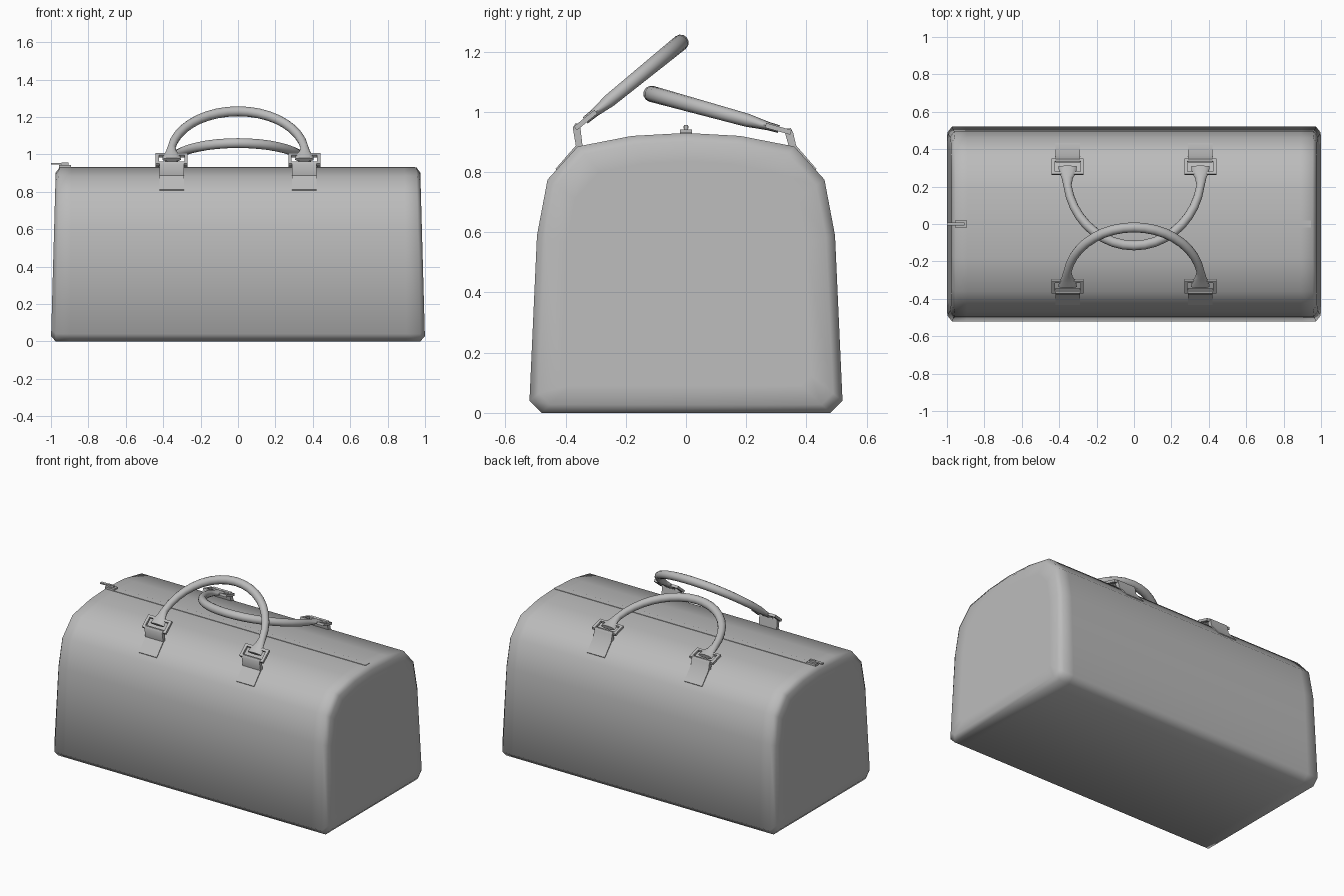
import bpy, bmesh, math
from mathutils import Vector

if "Cube" in bpy.data.objects:
    bpy.data.objects.remove(bpy.data.objects["Cube"])

grey = bpy.data.materials.new("grey")
grey.diffuse_color = (0.5, 0.5, 0.5, 1)
grey.use_nodes = True
grey.node_tree.nodes["Principled BSDF"].inputs["Base Color"].default_value = grey.diffuse_color


def finish(name, bm, angle=60):
    bmesh.ops.recalc_face_normals(bm, faces=bm.faces[:])
    me = bpy.data.meshes.new(name)
    bm.to_mesh(me)
    bm.free()
    me.materials.append(grey)
    ob = bpy.data.objects.new(name, me)
    bpy.context.collection.objects.link(ob)
    bpy.ops.object.select_all(action='DESELECT')
    bpy.context.view_layer.objects.active = ob
    ob.select_set(True)
    bpy.ops.object.shade_smooth_by_angle(angle=math.radians(angle))
    return ob


def loft(bm, rings):
    """Skin a list of closed rings and cap both ends."""
    vs = [[bm.verts.new(p) for p in r] for r in rings]
    n = len(rings[0])
    for a, b in zip(vs, vs[1:]):
        for i in range(n):
            j = (i + 1) % n
            bm.faces.new((a[i], a[j], b[j], b[i]))
    bm.faces.new(vs[0])
    bm.faces.new(vs[-1])


def beam(bm, c, ax, ay, az):
    """Box from its centre and three half-axis vectors."""
    c, ax, ay, az = map(Vector, (c, ax, ay, az))
    quad = [ay + az, az - ay, -ay - az, ay - az]
    loft(bm, [[c - ax + q for q in quad], [c + ax + q for q in quad]])


# bag body: arched profile lofted along x, with chamfered, slightly leaning ends
half = [(0.48, 0), (0.52, 0.04), (0.495, 0.59), (0.46, 0.775), (0.36, 0.885), (0.18, 0.92)]
profile = half + [(0, 0.93)] + [(-y, z) for y, z in reversed(half)]


def section(sign, x, lean, s):
    pts = [(y * s, 0.46 + (z - 0.46) * s) for y, z in profile]
    return [(sign * (x - lean * z), y, z) for y, z in pts]


steps = [(1.0, 0.028, 0.80), (1.0, 0.028, 0.94), (0.975, 0.022, 1), (0.9, 0.01, 1)]
bm = bmesh.new()
loft(bm, [section(-1, *s) for s in steps] + [section(1, *s) for s in reversed(steps)])
finish("bag_body", bm)

# zip strip along the top
bm = bmesh.new()
beam(bm, (-0.005, 0, 0.929), (0.95, 0, 0), (0, 0.02, 0), (0, 0, 0.003))
finish("zip_strip", bm, 30)

# zip slider with bridge and pull tab
bm = bmesh.new()
beam(bm, (-0.925, 0, 0.934), (0.033, 0, 0), (0, 0.02, 0), (0, 0, 0.008))
beam(bm, (-0.925, 0, 0.948), (0.02, 0, 0), (0, 0.007, 0), (0, 0, 0.008))
beam(bm, (-0.955, 0, 0.949), (0.045, 0, 0), (0, 0.009, 0), (0, 0, 0.004))
finish("zip_slider", bm, 30)


def handle(name, base, tip):
    """Tilted arch with flat flared ends, plus rings and straps."""
    o = Vector((0, *base))
    d = Vector((0, *tip)) - o
    height = d.length
    d.normalize()
    X = Vector((1, 0, 0))
    n = X.cross(d)
    # path entries: x, distance along d, in-plane radius, thickness radius
    path = [(0.355, -0.045, 0.05, 0.013), (0.355, -0.01, 0.045, 0.014), (0.357, 0.02, 0.03, 0.017)]
    for i in range(1, 10):
        t = i * math.pi / 20
        r = 0.021 + 0.006 * math.sin(t)
        path.append((0.36 * math.cos(t), height * math.sin(t), r, r))
    path += [(0, height, 0.027, 0.027)] + [(-x, h, a, b) for x, h, a, b in reversed(path)]
    pos = [o + X * p[0] + d * p[1] for p in path]
    rings = []
    for i, (x, h, a, b) in enumerate(path):
        tan = (pos[min(i + 1, len(pos) - 1)] - pos[max(i - 1, 0)]).normalized()
        side = n.cross(tan)
        rings.append([pos[i] + side * (a * math.cos(k * math.pi / 6)) + n * (b * math.sin(k * math.pi / 6))
                      for k in range(12)])
    bm = bmesh.new()
    loft(bm, rings)
    finish(name, bm)

    s = 1 if base[0] > 0 else -1
    low = o - d * 0.08
    for sx, tag in ((-1, "left"), (1, "right")):
        # rectangular metal ring
        bm = bmesh.new()
        c = o + X * (sx * 0.355) - d * 0.043
        for k in (-1, 1):
            beam(bm, c + d * (k * 0.036), X * 0.086, d * 0.008, n * 0.008)
            beam(bm, c + X * (k * 0.077), d * 0.036, X * 0.009, n * 0.008)
        finish(f"{name}_ring_{tag}", bm, 30)
        # strap rising from the body and looping the ring
        ly, lz = low.y * s, low.z
        yz = [(0.43, 0.805), (0.433, 0.811), (0.366, 0.888), (ly + 0.014, lz - 0.003),
              (ly + 0.006, lz + 0.012), (ly - 0.01, lz + 0.01), (ly - 0.012, lz - 0.008),
              (0.343, 0.88), (0.36, 0.87)]
        bm = bmesh.new()
        loft(bm, [[(sx * 0.355 + w, y * s, z) for y, z in yz] for w in (-0.065, 0.065)])
        finish(f"{name}_strap_{tag}", bm, 40)


handle("front_handle", (-0.30, 1.0), (-0.018, 1.23))
handle("back_handle", (0.265, 0.955), (-0.115, 1.06))
